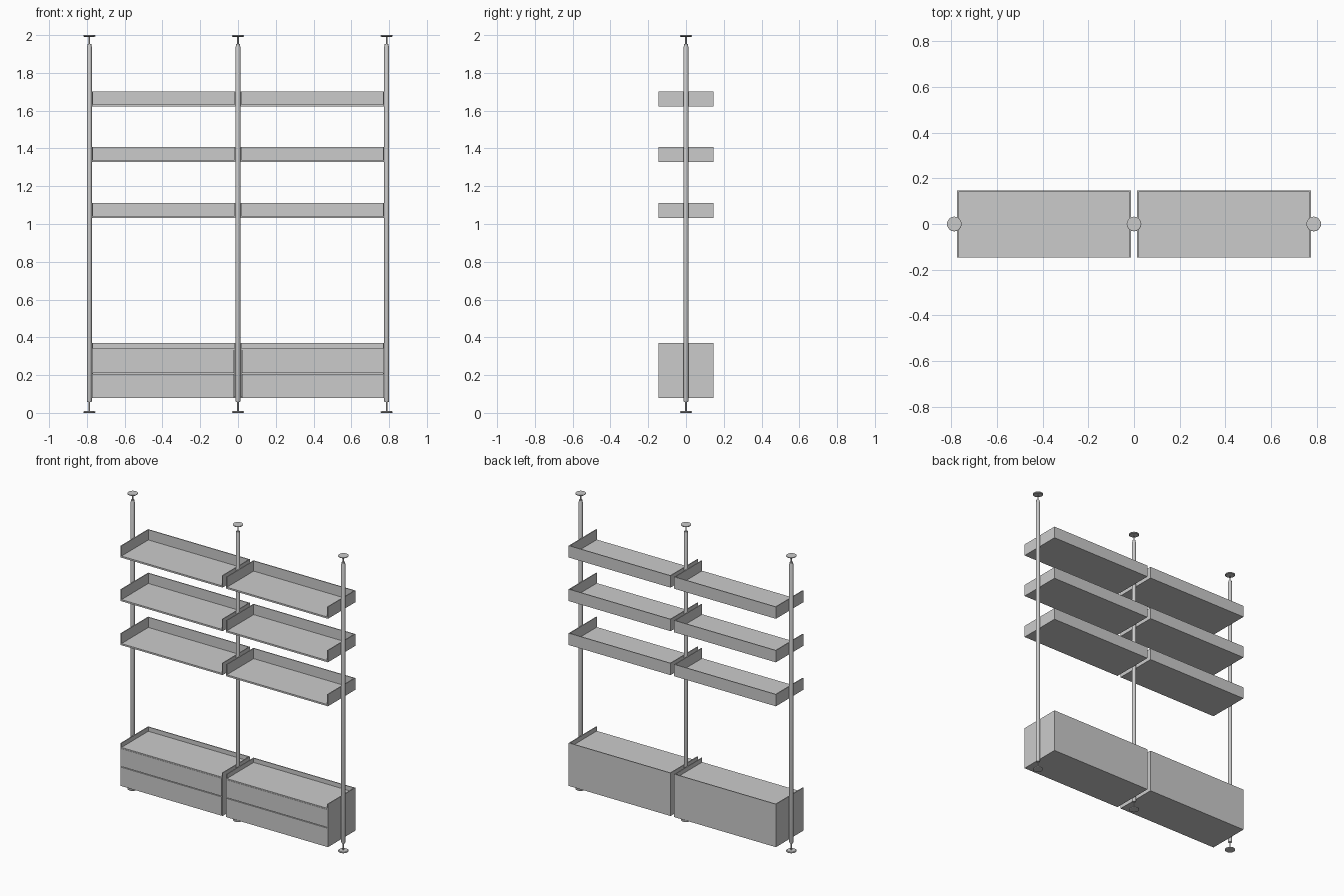
import bpy, bmesh, math

if "Cube" in bpy.data.objects:
    bpy.data.objects.remove(bpy.data.objects["Cube"])

POST_X = 0.787
SHELF_IN, SHELF_OUT = 0.013, 0.774
DEPTH = 0.146
T = 0.006


def add_box(bm, x0, x1, y0, y1, z0, z1):
    vs = bmesh.ops.create_cube(bm, size=1)["verts"]
    for v in vs:
        v.co.x = x1 if v.co.x > 0 else x0
        v.co.y = y1 if v.co.y > 0 else y0
        v.co.z = z1 if v.co.z > 0 else z0


def finish(bm, name):
    bmesh.ops.recalc_face_normals(bm, faces=bm.faces)
    me = bpy.data.meshes.new(name)
    bm.to_mesh(me)
    bm.free()
    ob = bpy.data.objects.new(name, me)
    bpy.context.collection.objects.link(ob)
    return ob


def tray(name, x0, x1, z0, z1, floor0, floor1):
    """Sheet tray: two sides, a back and a floor, open at the front."""
    bm = bmesh.new()
    add_box(bm, x0, x0 + T, -DEPTH, DEPTH, z0, z1)
    add_box(bm, x1 - T, x1, -DEPTH, DEPTH, z0, z1)
    add_box(bm, x0 + T, x1 - T, DEPTH - T, DEPTH, z0, z1)
    add_box(bm, x0 + T, x1 - T, -DEPTH, DEPTH - T, floor0, floor1)
    return finish(bm, name)


def lathe(name, profile, x, segs=32):
    """Turn a closed (radius, z) profile around a vertical axis."""
    bm = bmesh.new()
    rings = []
    for r, z in profile:
        rings.append([bm.verts.new((r * math.cos(2 * math.pi * i / segs),
                                    r * math.sin(2 * math.pi * i / segs), z))
                      for i in range(segs)])
    for a, b in zip(rings, rings[1:]):
        for i in range(segs):
            j = (i + 1) % segs
            bm.faces.new((a[i], a[j], b[j], b[i]))
    bm.faces.new(rings[0])
    bm.faces.new(rings[-1])
    ob = finish(bm, name)
    ob.location.x = x
    bpy.ops.object.select_all(action="DESELECT")
    ob.select_set(True)
    bpy.context.view_layer.objects.active = ob
    bpy.ops.object.shade_smooth_by_angle(angle=math.radians(30))
    return ob


# Tension posts with threaded rods and pads at floor and ceiling
for side, x in (("left", -POST_X), ("middle", 0), ("right", POST_X)):
    lathe(f"{side}_post", [(0.011, 0.057), (0.013, 0.062),
                           (0.013, 1.938), (0.011, 1.943), (0.011, 1.952)], x)
    for end, z in (("floor", lambda h: h), ("ceiling", lambda h: 2 - h)):
        lathe(f"{side}_{end}_pad", [(0.029, z(0)), (0.032, z(0.002)),
                                    (0.032, z(0.006)), (0.028, z(0.009))], x)
        lathe(f"{side}_{end}_rod", [(0.004, z(0.008)), (0.004, z(0.06))], x, 16)

for side, x0, x1 in (("left", -SHELF_OUT, -SHELF_IN), ("right", SHELF_IN, SHELF_OUT)):
    # Open shelves
    for i, z in enumerate((1.031, 1.328, 1.622)):
        tray(f"{side}_shelf_{i + 1}", x0, x1, z, z + 0.08, z, z + 0.011)

    # Cabinet shell with raised rim, plus its bottom panel
    tray(f"{side}_cabinet", x0, x1, 0.08, 0.37, 0.333, 0.341)
    bm = bmesh.new()
    add_box(bm, x0 + T, x1 - T, -DEPTH + 0.02, DEPTH - T, 0.08, 0.086)
    finish(bm, f"{side}_cabinet_bottom")

    # Two drawer fronts with a shadow gap between them
    for i, (z0, z1) in enumerate(((0.08, 0.207), (0.212, 0.332))):
        bm = bmesh.new()
        add_box(bm, x0 + T + 0.001, x1 - T - 0.001, -DEPTH, -DEPTH + 0.02, z0, z1)
        finish(bm, f"{side}_drawer_front_{i + 1}")
